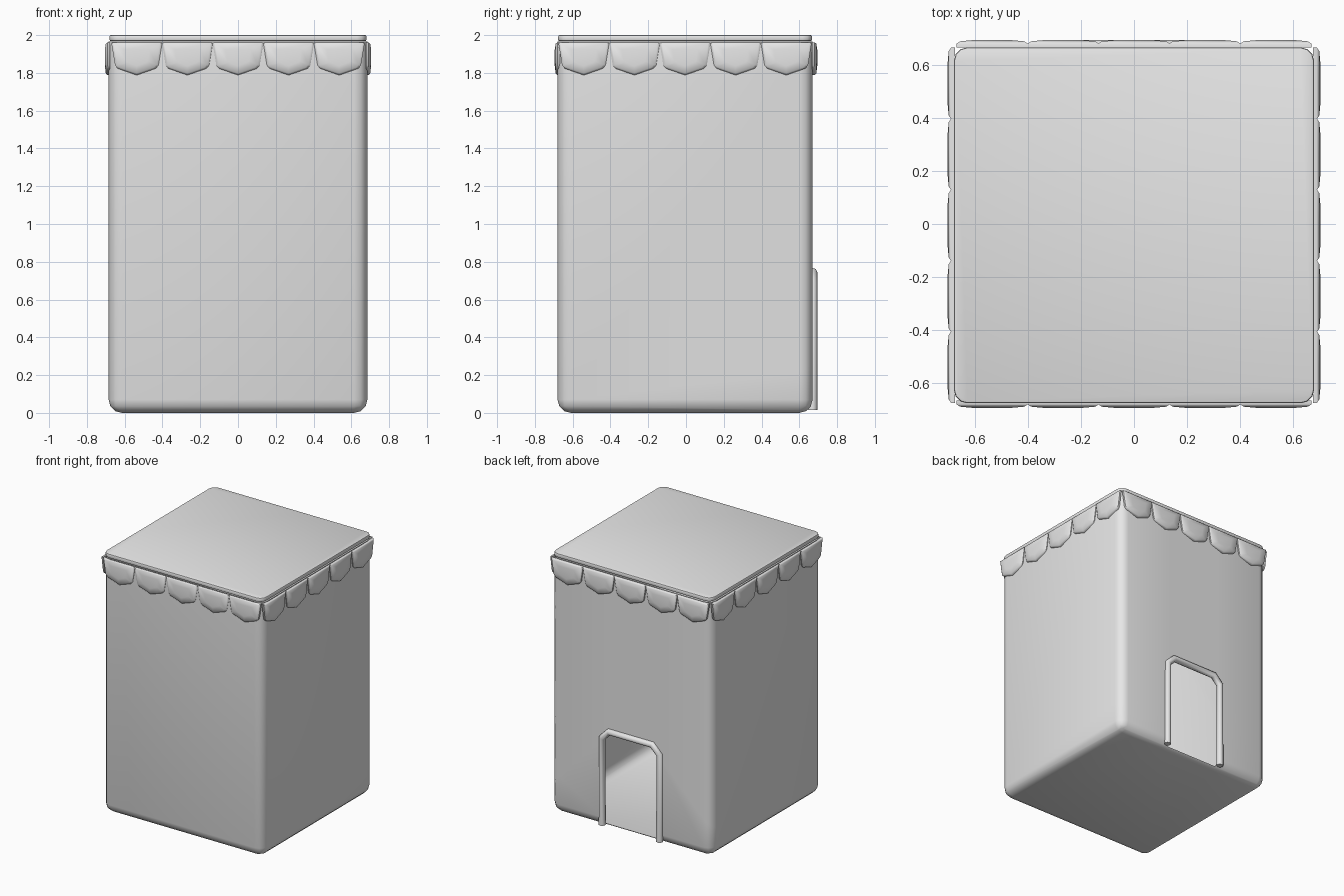
import bpy, bmesh, math
from mathutils import Matrix, Vector

cube = bpy.data.objects.get("Cube")
if cube:
    bpy.data.objects.remove(cube, do_unlink=True)

grey = bpy.data.materials.new("plain_grey")
grey.use_nodes = True
grey.diffuse_color = (0.8, 0.8, 0.8, 1)
grey.node_tree.nodes["Principled BSDF"].inputs["Base Color"].default_value = (0.8, 0.8, 0.8, 1)

CY = -0.005          # the body sits slightly forward
HALF_X, HALF_Y = 0.685, 0.675
WALL_TOP = 1.965


def finish(name, bm, angle=40):
    bmesh.ops.recalc_face_normals(bm, faces=bm.faces)
    mesh = bpy.data.meshes.new(name)
    bm.to_mesh(mesh)
    bm.free()
    mesh.materials.append(grey)
    obj = bpy.data.objects.new(name, mesh)
    bpy.context.collection.objects.link(obj)
    bpy.ops.object.select_all(action="DESELECT")
    obj.select_set(True)
    bpy.context.view_layer.objects.active = obj
    bpy.ops.object.shade_smooth_by_angle(angle=math.radians(angle))
    return obj


def box(half_x, half_y, low, high):
    bm = bmesh.new()
    bmesh.ops.create_cube(bm, size=1, matrix=Matrix.Translation((0, CY, (low + high) / 2))
                          @ Matrix.Diagonal((2 * half_x, 2 * half_y, high - low, 1)))
    return bm


def bevel(bm, edges, width, segments):
    bmesh.ops.bevel(bm, geom=edges, offset=width, segments=segments, profile=0.5, affect="EDGES")


def is_upright(edge):
    a, b = edge.verts
    return abs(a.co.z - b.co.z) > 0.01


# Thin-walled body, rounded at the base and corners, open under the lid
body = box(HALF_X, HALF_Y, 0, WALL_TOP)
top = [f for f in body.faces if f.normal.z > 0.9]
bmesh.ops.delete(body, geom=top, context="FACES_ONLY")
bevel(body, [e for e in body.edges if not e.is_boundary], 0.07, 3)

# Doorway with clipped upper corners, cut through the back wall
DOOR_X, DOOR_TOP, CLIP = 0.225, 0.725, 0.045
side = Vector((1, 0, 1)).normalized()
planes = [((DOOR_X, 0, 0), (1, 0, 0)), ((-DOOR_X, 0, 0), (-1, 0, 0)),
          ((0, 0, DOOR_TOP), (0, 0, 1)), ((0, 0, 0.015), (0, 0, -1)),
          ((DOOR_X - CLIP, 0, DOOR_TOP), side),
          ((CLIP - DOOR_X, 0, DOOR_TOP), (-side.x, 0, side.z))]
planes = [(Vector(p), Vector(n)) for p, n in planes]
for point, normal in planes:
    faces = [f for f in body.faces if f.calc_center_median().y > 0.55]
    geom = set(faces)
    for f in faces:
        geom.update(f.edges)
        geom.update(f.verts)
    bmesh.ops.bisect_plane(body, geom=list(geom), plane_co=point, plane_no=normal)


def in_doorway(face):
    c = face.calc_center_median()
    return c.y > 0.55 and all((c - p).dot(n) < -0.0001 for p, n in planes)


bmesh.ops.delete(body, geom=[f for f in body.faces if in_doorway(f)], context="FACES")
finish("body", body)

# Lid
lid = box(0.68, 0.672, 1.968, 2.0)
bevel(lid, [e for e in lid.edges if is_upright(e)], 0.05, 3)
bevel(lid, [e for e in lid.edges if not is_upright(e)], 0.008, 2)
finish("lid", lid)

# Door frame: one tube following the doorway
X, Z = 0.245, 0.745
path = [(-X, 0.04), (-X, Z - 0.06), (-X + 0.06, Z), (X - 0.06, Z), (X, Z - 0.06), (X, 0.04)]
path = [(-X, 0.015)] + path[1:-1] + [(X, 0.015)]
curve = bpy.data.curves.new("door_frame", "CURVE")
curve.dimensions = "3D"
curve.bevel_depth = 0.025
curve.bevel_resolution = 2
curve.use_fill_caps = True
spline = curve.splines.new("POLY")
spline.points.add(len(path) - 1)
for point, (x, z) in zip(spline.points, path):
    point.co = (x, 0.67, z, 1)
curve.materials.append(grey)
bpy.context.collection.objects.link(bpy.data.objects.new("door_frame", curve))

# Scalloped trim: five cushioned tabs on each side
OUTLINE = [(-0.135, 1.962), (-0.115, 1.84), (-0.1, 1.823), (0, 1.788),
           (0.1, 1.823), (0.115, 1.84), (0.135, 1.962)]
MID_Z = 1.885
# (scale, outward offset) of the successive rings
RINGS = [(1.0, -0.008), (1.0, 0.006), (0.9, 0.015), (0.5, 0.02)]


def add_tab(bm, shift, matrix):
    rings = []
    for scale, out in RINGS:
        rings.append([bm.verts.new(matrix @ Vector((shift + x * scale, -out,
                                                    MID_Z + (z - MID_Z) * scale)))
                      for x, z in OUTLINE])
    count = len(OUTLINE)
    for a, b in zip(rings, rings[1:]):
        for i in range(count):
            j = (i + 1) % count
            bm.faces.new((a[i], a[j], b[j], b[i]))
    bm.faces.new(rings[-1])
    bm.faces.new(rings[0][::-1])


SIDES = {"front": (0, HALF_Y), "left": (90, HALF_X), "back": (180, HALF_Y), "right": (270, HALF_X)}
for name, (turn, distance) in SIDES.items():
    bm = bmesh.new()
    matrix = (Matrix.Translation((0, CY if turn % 180 else 0, 0))
              @ Matrix.Rotation(math.radians(turn), 4, "Z")
              @ Matrix.Translation((0, -distance, 0)))
    for k in range(-2, 3):
        add_tab(bm, k * 0.268, matrix)
    finish(name + "_scalloped_trim", bm, 50)
